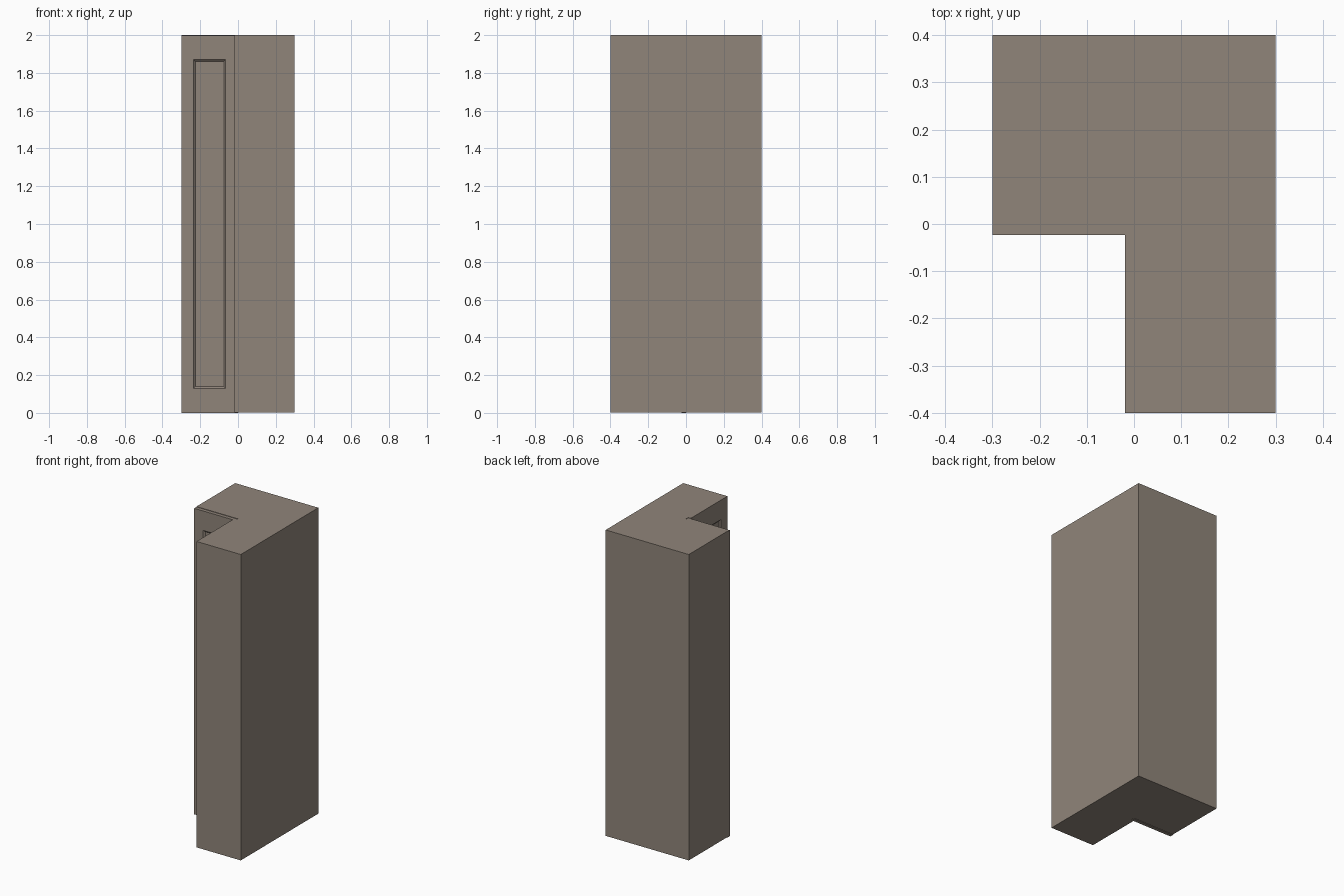
import bpy, bmesh
from mathutils import Vector

if "Cube" in bpy.data.objects:
    bpy.data.objects.remove(bpy.data.objects["Cube"])

wood = bpy.data.materials.new("brown_wood")
wood.diffuse_color = (0.28, 0.235, 0.195, 1)
wood.use_nodes = True
wood.node_tree.nodes["Principled BSDF"].inputs["Base Color"].default_value = wood.diffuse_color


def finish(name, bm):
    bmesh.ops.recalc_face_normals(bm, faces=bm.faces)
    mesh = bpy.data.meshes.new(name)
    bm.to_mesh(mesh)
    bm.free()
    mesh.materials.append(wood)
    obj = bpy.data.objects.new(name, mesh)
    bpy.context.collection.objects.link(obj)
    return obj


def door(name, origin, along, out, width, thick, panel):
    """Slab door with a recessed, bevel-edged panel; each ring is (u0, u1, z0, z1, depth)."""
    origin, along, out = Vector(origin), Vector(along), Vector(out)
    p0, p1 = panel
    b = 0.01
    rings = [(0, width, 0, 1.997, 0),
             (0, width, 0, 1.997, thick),
             (p0, p1, 0.13, 1.87, thick),
             (p0 + b, p1 - b, 0.14, 1.87 - b, thick - 0.01)]
    bm = bmesh.new()
    loops = []
    for u0, u1, z0, z1, d in rings:
        loops.append([bm.verts.new(origin + along * u + out * d + Vector((0, 0, z)))
                      for u, z in ((u0, z0), (u1, z0), (u1, z1), (u0, z1))])
    for a, c in zip(loops, loops[1:]):
        for i in range(4):
            j = (i + 1) % 4
            bm.faces.new((a[i], a[j], c[j], c[i]))
    bm.faces.new(loops[0])
    bm.faces.new(loops[-1])
    return finish(name, bm)


# L-shaped cabinet carcass
bm = bmesh.new()
outline = [(-0.3, 0), (0, 0), (0, -0.4), (0.3, -0.4), (0.3, 0.4), (-0.3, 0.4)]
base = bm.faces.new([bm.verts.new((x, y, 0.003)) for x, y in outline])
ext = bmesh.ops.extrude_face_region(bm, geom=[base], use_keep_orig=True)
bmesh.ops.translate(bm, vec=(0, 0, 1.997),
                    verts=[v for v in ext["geom"] if isinstance(v, bmesh.types.BMVert)])
finish("cabinet_body", bm)

# Two doors meeting in the inner corner; the front one hangs slightly lower
door("front_door", (-0.3, 0, 0), (1, 0, 0), (0, -1, 0), 0.3, 0.023, (0.065, 0.235))
door("side_door", (0, -0.4, 0.003), (0, 1, 0), (-1, 0, 0), 0.377, 0.019, (0.065, 0.335))
